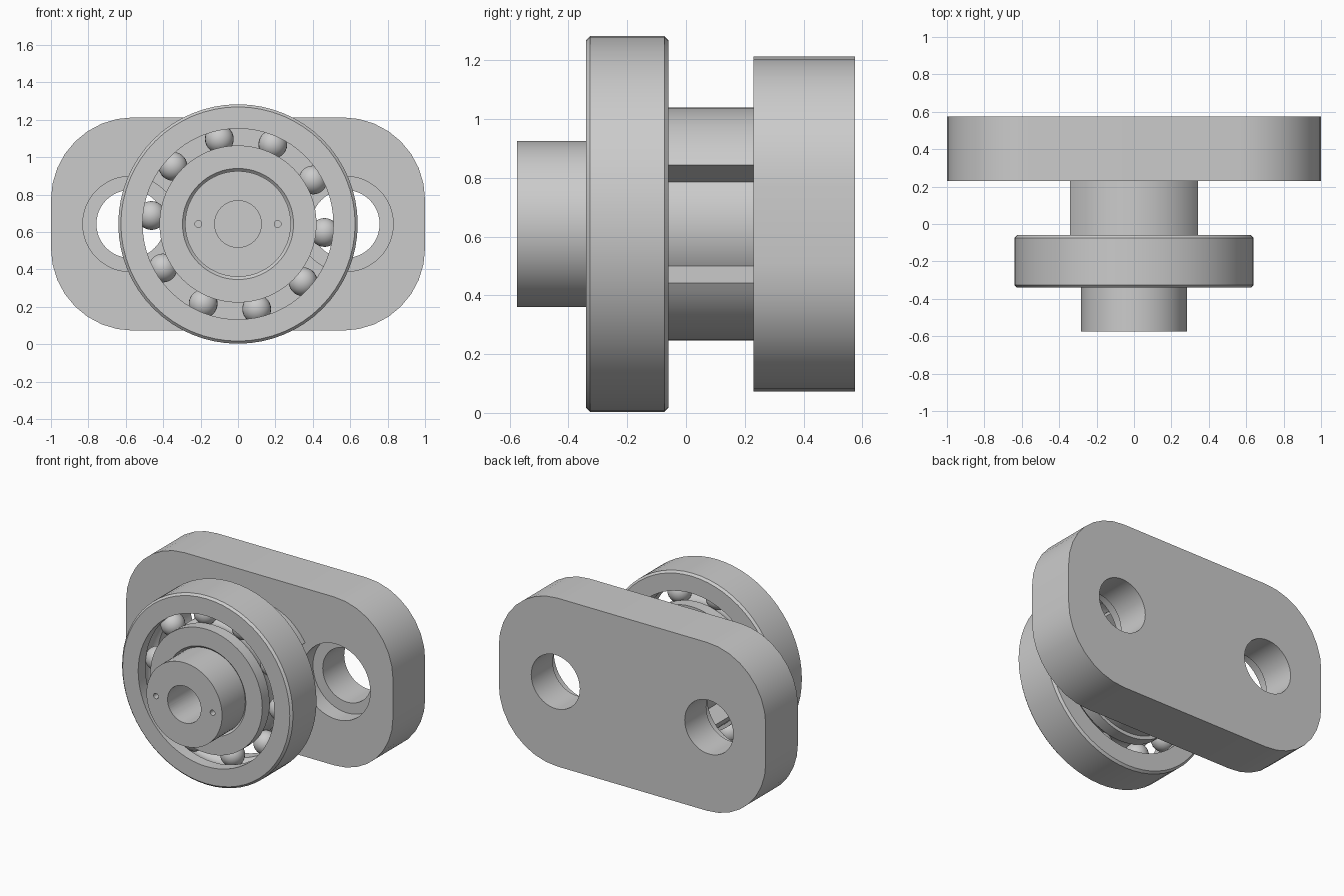
import bpy, bmesh
from math import sin, cos, pi, radians, sqrt
from mathutils import Vector

cube = bpy.data.objects.get("Cube")
if cube:
    bpy.data.objects.remove(cube)

AXIS_Z = 0.643          # height of the shared axis
FRONT, BACK = -0.34, -0.06   # bearing faces

steel = bpy.data.materials.new("grey_steel")
steel.use_nodes = True
GREY = (0.6, 0.6, 0.6, 1)
steel.diffuse_color = GREY
steel.node_tree.nodes["Principled BSDF"].inputs["Base Color"].default_value = GREY


def finish(name, bm, angle=30):
    bmesh.ops.remove_doubles(bm, verts=bm.verts, dist=1e-5)
    bmesh.ops.recalc_face_normals(bm, faces=bm.faces)
    mesh = bpy.data.meshes.new(name)
    bm.to_mesh(mesh)
    bm.free()
    mesh.materials.append(steel)
    ob = bpy.data.objects.new(name, mesh)
    ob.location.z = AXIS_Z
    bpy.context.collection.objects.link(ob)
    bpy.ops.object.select_all(action='DESELECT')
    ob.select_set(True)
    bpy.context.view_layer.objects.active = ob
    bpy.ops.object.shade_smooth_by_angle(angle=radians(angle))
    return ob


def lathe(name, profile, closed=True, steps=64):
    """Spin (radius, y) points around the y axis."""
    bm = bmesh.new()
    vs = [bm.verts.new((r, y, 0)) for r, y in profile]
    pairs = list(zip(vs, vs[1:] + vs[:1])) if closed else list(zip(vs, vs[1:]))
    edges = [bm.edges.new(p) for p in pairs]
    bmesh.ops.spin(bm, geom=vs + edges, cent=(0, 0, 0), axis=(0, 1, 0),
                   angle=2 * pi, steps=steps)
    return finish(name, bm)


def prism(name, outline, y0, y1):
    """Extrude an (x, z) outline along y."""
    bm = bmesh.new()
    face = bm.faces.new([bm.verts.new((x, y0, z)) for x, z in outline])
    out = bmesh.ops.extrude_face_region(bm, geom=[face])["geom"]
    bmesh.ops.translate(bm, vec=(0, y1 - y0, 0),
                        verts=[v for v in out if isinstance(v, bmesh.types.BMVert)])
    return finish(name, bm)


def arc(r, a0, a1, n, cx=0, cz=0):
    return [(cx + r * cos(a0 + (a1 - a0) * i / n),
             cz + r * sin(a0 + (a1 - a0) * i / n)) for i in range(n + 1)]


def drill(target, holes):
    """Cut round holes (x, radius, y0, y1) into the target."""
    for x, r, y0, y1 in holes:
        cutter = prism("hole_cutter", arc(r, 0, 2 * pi * 47 / 48, 47, x), y0, y1)
        cutter.hide_render = True
        mod = target.modifiers.new("hole", 'BOOLEAN')
        mod.object = cutter
        mod.solver = 'EXACT'
        bpy.ops.object.select_all(action='DESELECT')
        target.select_set(True)
        bpy.context.view_layer.objects.active = target
        bpy.ops.object.modifier_apply(modifier=mod.name)
        bpy.data.objects.remove(cutter)
    bpy.ops.object.shade_smooth_by_angle(angle=radians(30))


# Mounting plate with rounded corners and counterbored holes
R, HALF_H = 0.44, 0.57
outline = []
for k, (sx, sz) in enumerate([(1, 1), (-1, 1), (-1, -1), (1, -1)]):
    outline += arc(R, k * pi / 2, (k + 1) * pi / 2, 8, sx * (1 - R), sz * (HALF_H - R))
plate = prism("mounting_plate", outline, 0.23, 0.575)
for side in (-1, 1):
    drill(plate, [(side * 0.575, 0.255, 0.1, 0.345),
                  (side * 0.575, 0.182, 0.1, 0.7)])

# Shaft with a blind centre bore and two pin holes
shaft = lathe("shaft", [(0, -0.575), (0.283, -0.575), (0.283, 0.25), (0, 0.25)], closed=False)
drill(shaft, [(0, 0.125, -0.7, -0.15),
              (-0.212, 0.018, -0.7, -0.45),
              (0.212, 0.018, -0.7, -0.45)])

# Spacer: two collar segments leaving bolt clearance at each side
NOTCH = radians(30.4)
for name, turn in (("upper_spacer", 0), ("lower_spacer", pi)):
    a, b = turn + NOTCH, turn + pi - NOTCH
    prism(name, arc(0.396, a, b, 24) + arc(0.278, b, a, 24), BACK, 0.235)

# Bearing races with a rounded ball groove
PITCH, BALL = 0.465, 0.077
MID = (FRONT + BACK) / 2


def groove(lip, sign):
    """Groove profile from front to back across a race lip."""
    half = sqrt(BALL ** 2 - (lip - PITCH) ** 2)
    ys = [MID - half * cos(pi * i / 10) for i in range(11)]
    return [(PITCH + sign * sqrt(max(BALL ** 2 - (y - MID) ** 2, 0)), y) for y in ys]


C = 0.014
lathe("outer_race", [(0.51, FRONT), (0.64 - C, FRONT), (0.64, FRONT + C),
                     (0.64, BACK - C), (0.64 - C, BACK), (0.51, BACK)]
      + groove(0.51, 1)[::-1])
lathe("inner_race", [(0.283, FRONT + C), (0.283 + C, FRONT), (0.42, FRONT)]
      + groove(0.42, -1)
      + [(0.42, BACK), (0.283 + C, BACK), (0.283, BACK - C)])

# Ball set
for i in range(10):
    a = radians(-5.6 + 36 * i)
    bm = bmesh.new()
    bmesh.ops.create_uvsphere(bm, u_segments=24, v_segments=14, radius=BALL)
    bmesh.ops.translate(bm, verts=bm.verts,
                        vec=Vector((PITCH * cos(a), MID, PITCH * sin(a))))
    finish(f"ball_{i + 1}", bm)
